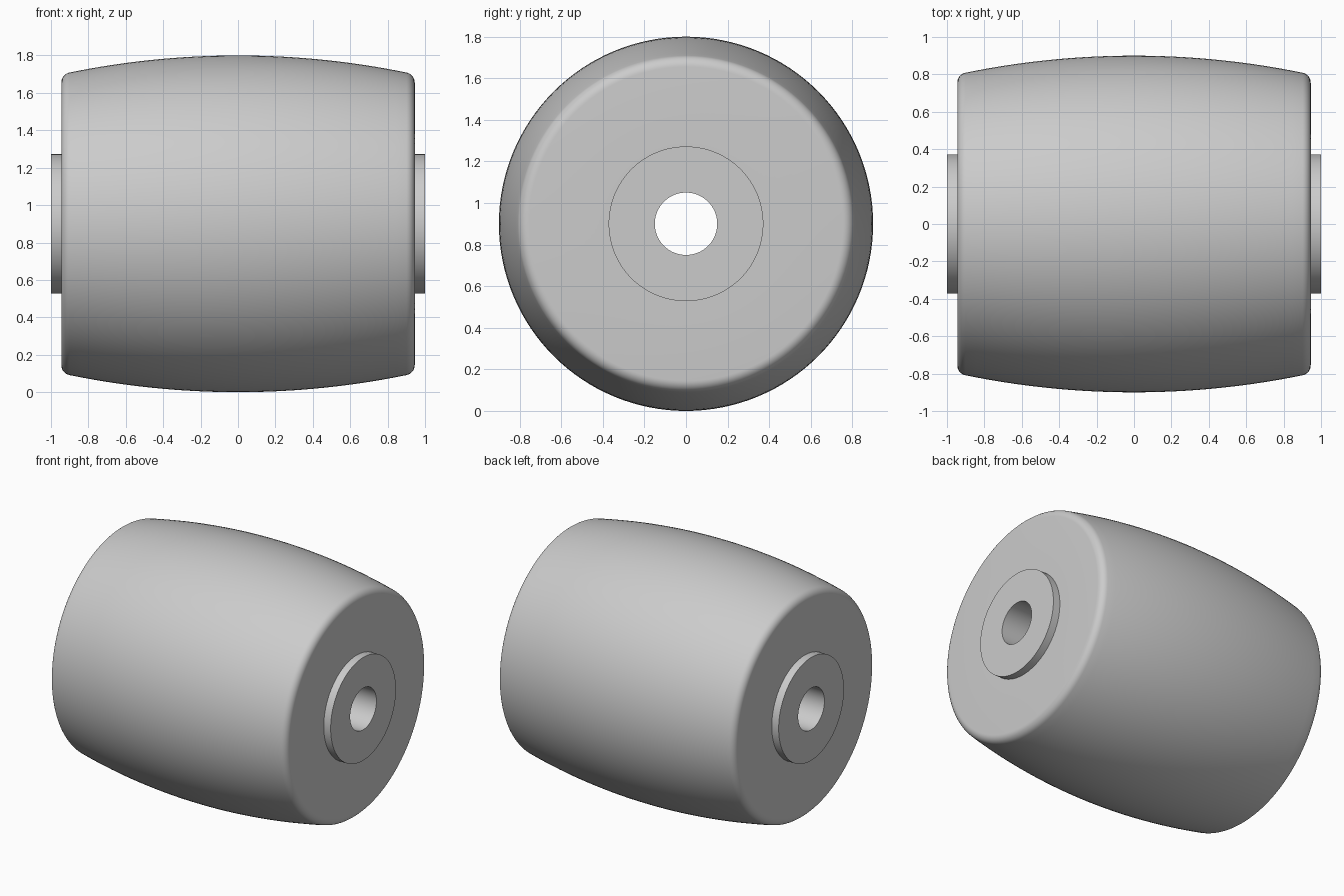
import bpy, bmesh
from math import sin, cos, pi, asin, sqrt

cube = bpy.data.objects.get("Cube")
if cube:
    bpy.data.objects.remove(cube, do_unlink=True)

AXLE_Z = 0.9      # height of the roller's axis
SIDES = 128

grey = bpy.data.materials.new("light_grey")
grey.use_nodes = True
grey.diffuse_color = (0.6, 0.6, 0.6, 1)
grey.node_tree.nodes["Principled BSDF"].inputs["Base Color"].default_value = (0.6, 0.6, 0.6, 1)


def lathe(name, profile):
    """Spin a closed (x, radius) outline around the x axis."""
    bm = bmesh.new()
    rings = []
    for x, r in profile:
        angles = [2 * pi * i / SIDES for i in range(SIDES)]
        rings.append([bm.verts.new((x, r * sin(a), r * cos(a))) for a in angles])
    for a, b in zip(rings, rings[1:] + rings[:1]):
        for i in range(SIDES):
            j = (i + 1) % SIDES
            bm.faces.new((a[i], a[j], b[j], b[i]))
    bmesh.ops.recalc_face_normals(bm, faces=bm.faces[:])
    mesh = bpy.data.meshes.new(name)
    bm.to_mesh(mesh)
    bm.free()
    mesh.materials.append(grey)
    obj = bpy.data.objects.new(name, mesh)
    obj.location.z = AXLE_Z
    bpy.context.collection.objects.link(obj)
    bpy.ops.object.select_all(action='DESELECT')
    obj.select_set(True)
    bpy.context.view_layer.objects.active = obj
    bpy.ops.object.shade_smooth_by_angle(angle=pi / 6)
    return obj


# Crowned roller: shallow arc across the tread, rounded rims, flat ends
half, top, crown, fillet = 0.945, 0.9, 4.5, 0.055
cx = half - fillet
tilt = asin(cx / (crown - fillet))
cr = top - crown + sqrt((crown - fillet) ** 2 - cx ** 2)
right = [(crown * sin(tilt * i / 16), top - crown + crown * cos(tilt * i / 16))
         for i in range(17)]
right += [(cx + fillet * sin(a), cr + fillet * cos(a))
          for a in (tilt + (pi / 2 - tilt) * i / 8 for i in range(1, 9))]
right.append((half, 0.37))
left = [(-x, r) for x, r in reversed(right[1:])]
lathe("roller_body", left + right)

# Bushing with a through bore, standing proud at both ends
lathe("bushing", [(-1, 0.15), (-1, 0.372), (1, 0.372), (1, 0.15)])
